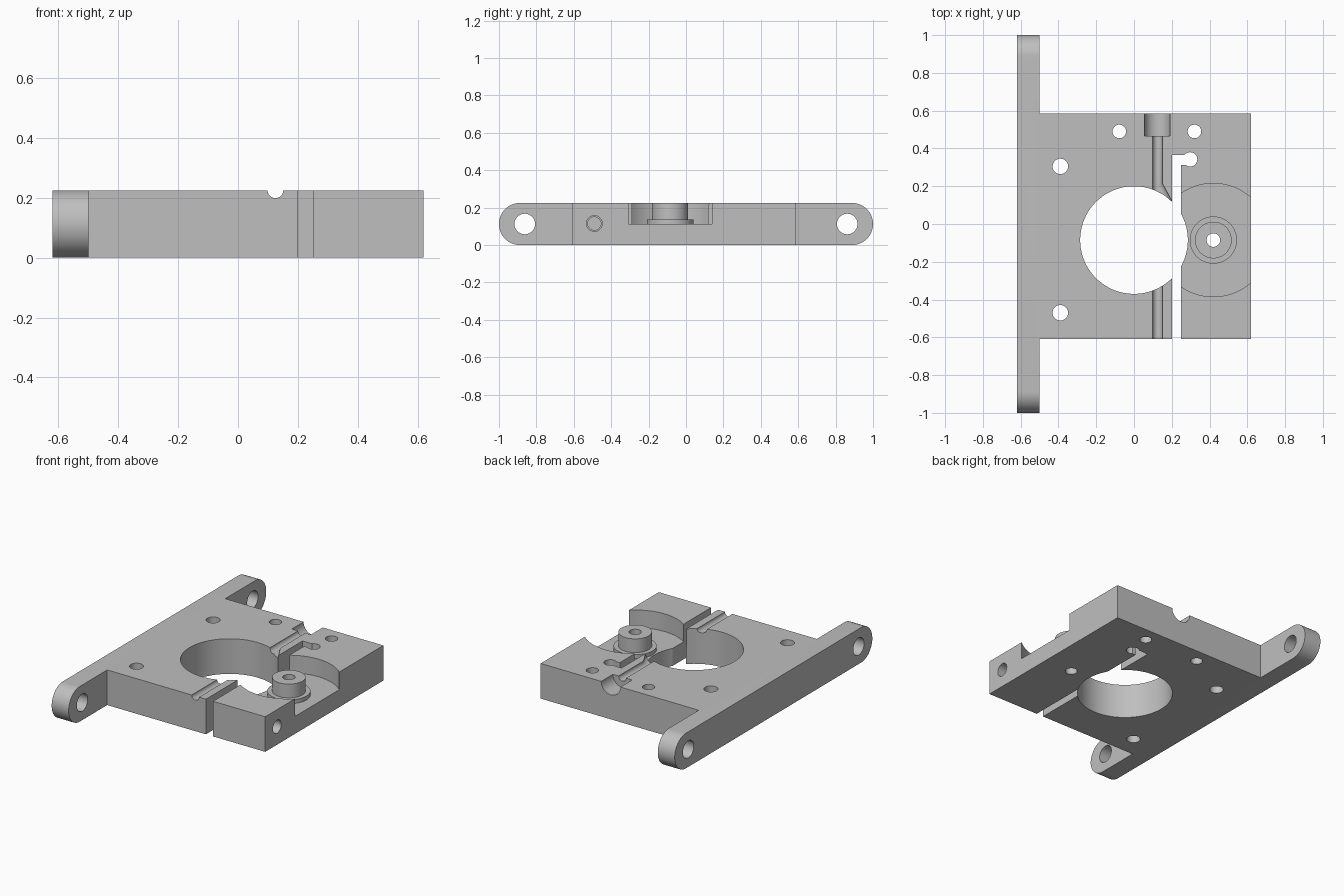
import bpy
import bmesh
import math
from mathutils import Vector

cube = bpy.data.objects.get("Cube")
if cube:
    bpy.data.objects.remove(cube, do_unlink=True)

H = 0.225            # plate thickness
BORE_Y = -0.085      # centre line of bore and recess
BOSS_X = 0.42

metal = bpy.data.materials.new("grey metal")
metal.use_nodes = True
grey = (0.52, 0.52, 0.52, 1)
metal.diffuse_color = grey
metal.node_tree.nodes["Principled BSDF"].inputs["Base Color"].default_value = grey


def prism(name, points, offset):
    """Extrude a closed polygon along an offset vector."""
    bm = bmesh.new()
    face = bm.faces.new([bm.verts.new(p) for p in points])
    moved = bmesh.ops.extrude_face_region(bm, geom=[face])["geom"]
    bmesh.ops.translate(bm, vec=Vector(offset),
                        verts=[g for g in moved if isinstance(g, bmesh.types.BMVert)])
    bmesh.ops.recalc_face_normals(bm, faces=bm.faces)
    mesh = bpy.data.meshes.new(name)
    bm.to_mesh(mesh)
    bm.free()
    mesh.materials.append(metal)
    obj = bpy.data.objects.new(name, mesh)
    bpy.context.collection.objects.link(obj)
    return obj


def box(name, x0, x1, y0, y1, z0, z1):
    return prism(name, [(x0, y0, z0), (x1, y0, z0), (x1, y1, z0), (x0, y1, z0)],
                 (0, 0, z1 - z0))


def rod(name, start, end, radius, sides=64):
    start, end = Vector(start), Vector(end)
    turn = (end - start).to_track_quat("Z", "Y")
    ring = []
    for i in range(sides):
        a = math.tau * (i + 0.5) / sides
        ring.append(start + turn @ Vector((radius * math.cos(a), radius * math.sin(a), 0)))
    return prism(name, ring, end - start)


def combine(target, tool, operation="DIFFERENCE"):
    mod = target.modifiers.new("shape", "BOOLEAN")
    mod.operation = operation
    mod.solver = "EXACT"
    mod.object = tool
    tool.hide_render = True
    bpy.context.view_layer.objects.active = target
    bpy.ops.object.modifier_apply(modifier=mod.name)
    bpy.data.objects.remove(tool, do_unlink=True)


# Plate outline with the long side rail
plan = [(-0.62, -1.1), (-0.5, -1.1), (-0.5, -0.61), (0.62, -0.61),
        (0.62, 0.585), (-0.5, 0.585), (-0.5, 1.1), (-0.62, 1.1)]
plate = prism("mounting_plate", [(x, y, -0.1) for x, y in plan], (0, 0, 0.5))

# Rounded rail ends and final thickness
r = H / 2
stadium = []
for side in (1, -1):
    for i in range(33):
        a = math.pi * i / 32 - math.pi / 2
        stadium.append((-0.8, side * (1 - r + r * math.cos(a)), r + side * r * math.sin(a)))
combine(plate, prism("stadium", stadium, (1.6, 0, 0)), "INTERSECT")

# Round recess with its stepped boss
combine(plate, rod("recess", (BOSS_X, BORE_Y, 0.112), (BOSS_X, BORE_Y, 0.4), 0.3, 96))
combine(plate, rod("boss_flange", (BOSS_X, BORE_Y, 0.06), (BOSS_X, BORE_Y, 0.137), 0.125), "UNION")
combine(plate, rod("boss", (BOSS_X, BORE_Y, 0.08), (BOSS_X, BORE_Y, H), 0.097), "UNION")

# Main bore and clamping slot with its hooked end
combine(plate, rod("bore", (0, BORE_Y, -0.1), (0, BORE_Y, 0.4), 0.285, 96))
hook = [(0.2, -0.8), (0.25, -0.8), (0.25, 0.313), (0.29, 0.313), (0.29, 0.366), (0.2, 0.366)]
combine(plate, prism("slot", [(x, y, -0.1) for x, y in hook], (0, 0, 0.5)))

# Vertical holes
for x, y, radius in ((-0.39, 0.305, 0.041), (-0.39, -0.47, 0.041), (-0.078, 0.49, 0.036),
                     (0.32, 0.49, 0.036), (0.297, 0.342, 0.038), (BOSS_X, BORE_Y, 0.036)):
    combine(plate, rod("hole", (x, y, -0.1), (x, y, 0.4), radius, 48))

# Rail holes
for y in (-0.862, 0.862):
    combine(plate, rod("rail_hole", (-0.8, y, r), (-0.3, y, r), 0.055))

# Clamp screw hole, narrower beyond the slot
combine(plate, rod("screw_hole", (0.225, -0.49, 0.115), (0.8, -0.49, 0.115), 0.042, 48))
combine(plate, rod("thread_hole", (-0.1, -0.49, 0.115), (0.23, -0.49, 0.115), 0.035, 48))

# Top groove, its flare at the bore and the wide rear pocket
combine(plate, rod("groove", (0.125, -0.8, H), (0.125, 0.5, H), 0.026, 48))
combine(plate, rod("flare", (0.125, 0.21, H), (0.19, 0.09, H), 0.025, 48))
combine(plate, rod("pocket", (0.123, 0.466, H), (0.123, 0.8, H), 0.068))

bpy.ops.object.select_all(action="DESELECT")
plate.select_set(True)
bpy.context.view_layer.objects.active = plate
bpy.ops.object.shade_smooth_by_angle(angle=math.radians(30))
